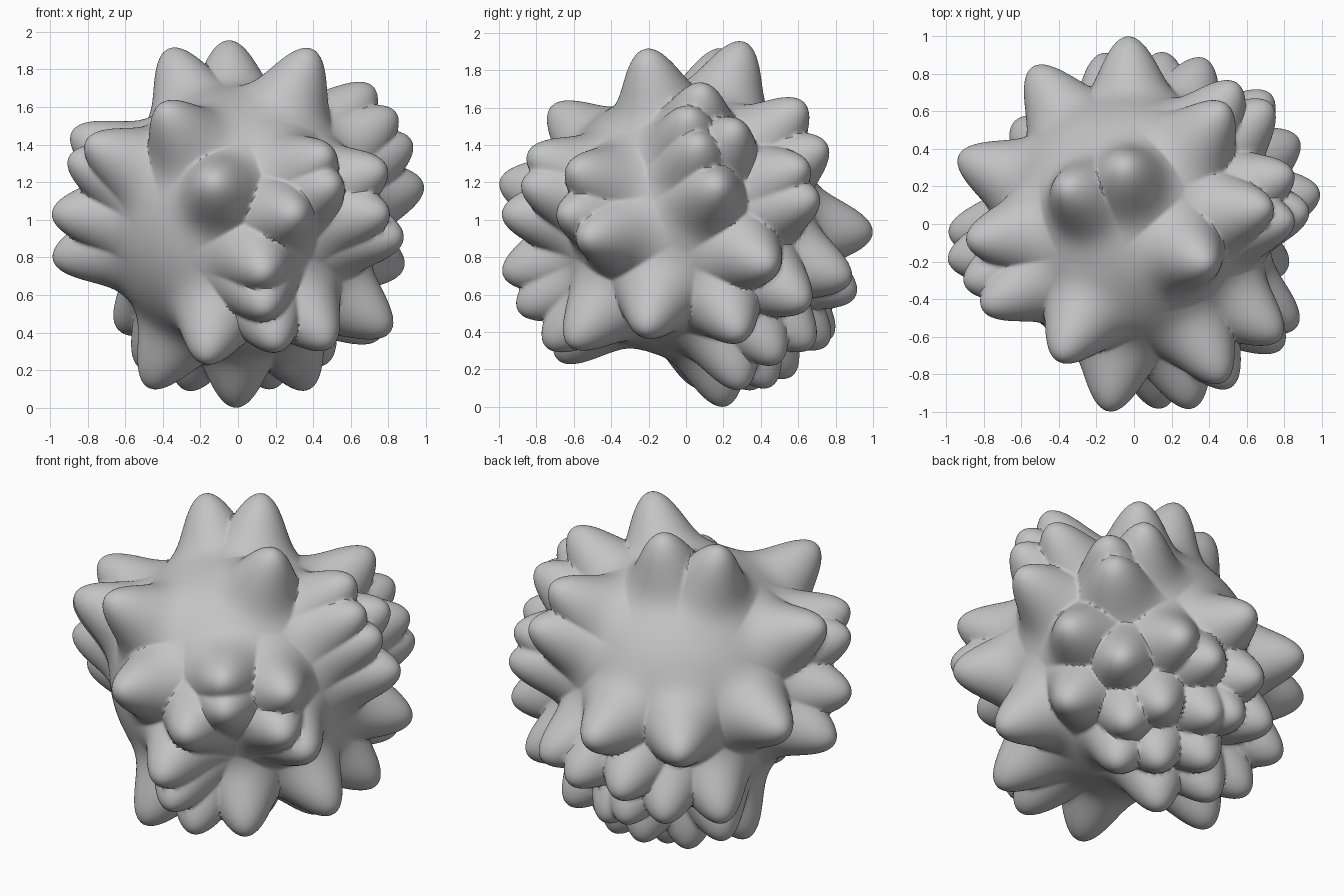
import bpy
import bmesh
from math import exp, sqrt
from mathutils import Vector
from mathutils.kdtree import KDTree

default_cube = bpy.data.objects.get("Cube")
if default_cube:
    bpy.data.objects.remove(default_cube, do_unlink=True)

BASE_RADIUS = 0.72
TIP_RADIUS = 1.015
SPIKE_WIDTH = 0.21

tip_directions = []


def add_spikes(axis, side, positions):
    """Place tips on one side of the unit sphere from their two flat coordinates."""
    for first, second in positions:
        direction = [first, second]
        direction.insert(axis, side * sqrt(max(0, 1 - first * first - second * second)))
        tip_directions.append(Vector(direction).normalized())


# Top spikes, by x and y
add_spikes(2, 1, [(-.37, .21), (-.06, .32), (.38, -.2), (.7, .1)])

# Front spikes, by x and z
add_spikes(1, -1, [
    (-.4, .6), (-.14, .21), (.3, .04), (.13, -.28), (.14, -.47), (.2, -.66),
    (-.18, -.73), (.47, -.65), (.46, .36), (.5, .2), (.76, .28), (.77, .04)])

# Left side spikes, by y and z
add_spikes(0, 1, [
    (-.52, -.09), (-.2, -.58), (.03, .57), (.08, .42), (.28, .5), (.18, .19),
    (.46, -.24), (.3, -.61), (.64, .29), (.63, .62)])

# Back spikes, by x and z
add_spikes(1, 1, [
    (.71, .12), (.53, .4), (.62, -.44), (.36, -.31), (.33, -.66), (-.04, -.06),
    (.15, -.39), (-.17, -.39), (-.54, -.08), (-.37, -.55), (-.12, -.61),
    (.03, -.65), (.45, -.74)])

# Right side spikes, by y and z
add_spikes(0, -1, [
    (.37, 0), (-.03, -.2), (-.18, .04), (-.07, .47), (-.43, .42),
    (-.3, .33), (.54, -.56)])

# Bottom spikes, by x and y
add_spikes(2, -1, [
    (-.52, .38), (-.48, .1), (-.28, .38), (-.09, .57), (.17, .46),
    (-.02, .22), (.36, .31)])

nearest_tip = KDTree(len(tip_directions))
for index, direction in enumerate(tip_directions):
    nearest_tip.insert(direction, index)
nearest_tip.balance()

# Ball surface, raised to a rounded spike around each nearest tip
bm = bmesh.new()
bmesh.ops.create_icosphere(bm, subdivisions=7, radius=BASE_RADIUS)
for vert in bm.verts:
    normal = vert.co.normalized()
    distance = nearest_tip.find(normal)[2]
    bump = exp(-(distance / SPIKE_WIDTH) ** 2)
    vert.co = normal * (BASE_RADIUS + (TIP_RADIUS - BASE_RADIUS) * bump)

# Centre the ball and stand the lowest spike on the ground
low, high = (Vector([pick(vert.co[axis] for vert in bm.verts) for axis in range(3)])
             for pick in (min, max))
foot = (low + high) / 2
foot.z = low.z
bmesh.ops.translate(bm, verts=bm.verts, vec=-foot)

mesh = bpy.data.meshes.new("spiky_ball")
bm.to_mesh(mesh)
bm.free()
ball = bpy.data.objects.new("spiky_ball", mesh)
bpy.context.collection.objects.link(ball)

# Plain grey surface
grey = bpy.data.materials.new("light_grey")
grey.use_nodes = True
colour = (0.55, 0.55, 0.55, 1)
grey.diffuse_color = colour
grey.node_tree.nodes["Principled BSDF"].inputs["Base Color"].default_value = colour
mesh.materials.append(grey)

bpy.context.view_layer.objects.active = ball
ball.select_set(True)
bpy.ops.object.shade_smooth_by_angle(angle=0.9)
